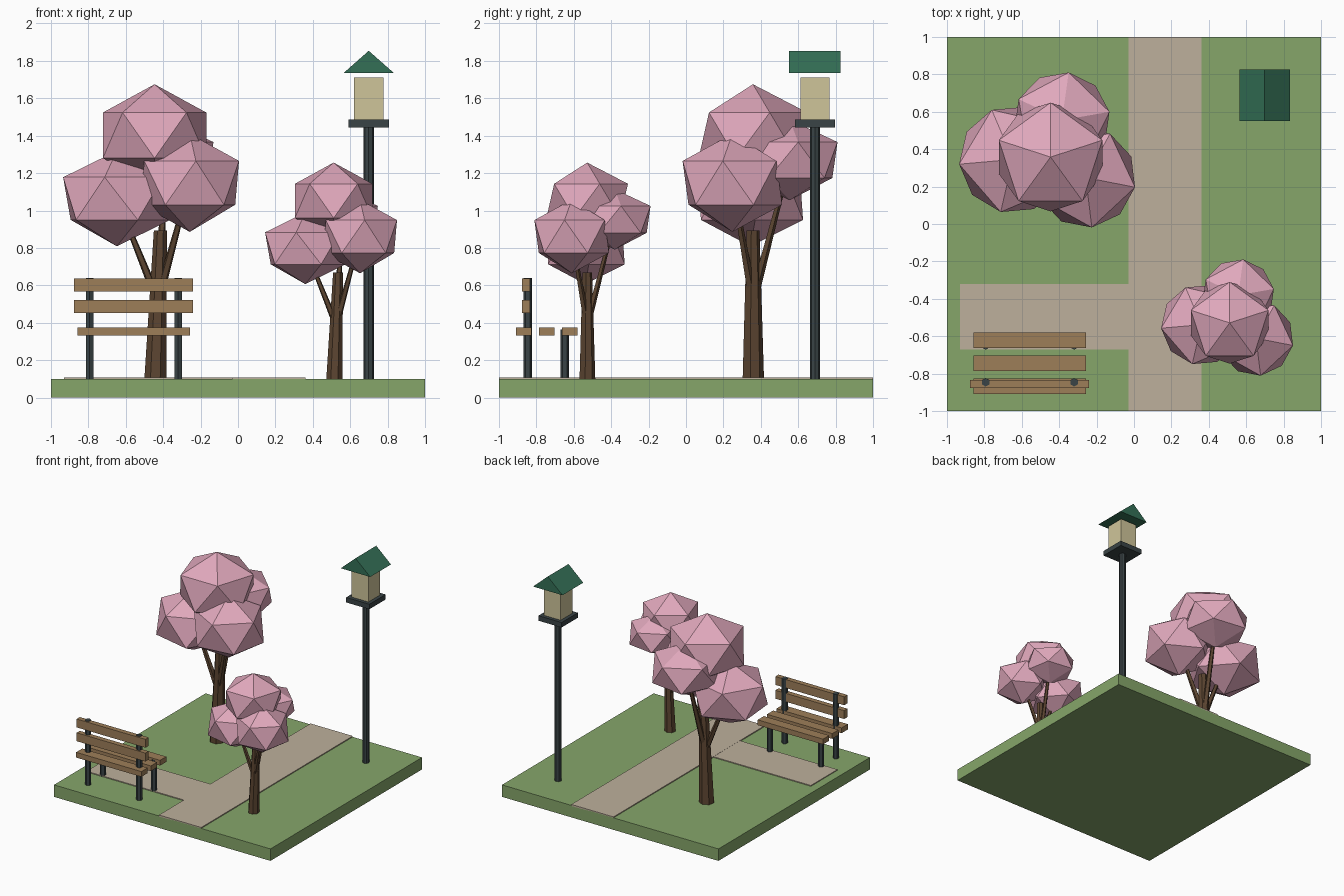
import bpy, bmesh, math
from mathutils import Vector, Matrix

if "Cube" in bpy.data.objects:
    bpy.data.objects.remove(bpy.data.objects["Cube"])


def material(name, rgb):
    lin = [((c / 255 + 0.055) / 1.055) ** 2.4 for c in rgb]
    m = bpy.data.materials.new(name)
    m.diffuse_color = (*lin, 1)
    m.use_nodes = True
    m.node_tree.nodes["Principled BSDF"].inputs["Base Color"].default_value = m.diffuse_color
    return m


GRASS = material("grass green", (134, 166, 106))
PATH = material("path tan", (190, 176, 156))
WOOD = material("bench wood", (157, 126, 89))
IRON = material("dark iron", (58, 68, 70))
BARK = material("bark brown", (92, 69, 49))
PINK = material("blossom pink", (224, 168, 188))
GLASS = material("lamp cream", (207, 197, 154))
ROOF = material("roof green", (52, 112, 86))


def finish(bm, name, mat):
    bmesh.ops.recalc_face_normals(bm, faces=bm.faces)
    me = bpy.data.meshes.new(name)
    bm.to_mesh(me)
    bm.free()
    me.materials.append(mat)
    ob = bpy.data.objects.new(name, me)
    bpy.context.collection.objects.link(ob)
    return ob


def box(name, mat, x0, x1, y0, y1, z0, z1):
    bm = bmesh.new()
    bmesh.ops.create_cube(bm, size=1)
    for v in bm.verts:
        v.co = Vector(((x0 + x1) / 2 + v.co.x * (x1 - x0),
                       (y0 + y1) / 2 + v.co.y * (y1 - y0),
                       (z0 + z1) / 2 + v.co.z * (z1 - z0)))
    return finish(bm, name, mat)


def rod(name, mat, a, b, r0, r1, sides):
    """Tapered rod from a to b, end rings kept level."""
    a, b = Vector(a), Vector(b)
    bm = bmesh.new()
    bmesh.ops.create_cone(bm, cap_ends=True, segments=sides,
                          radius1=r0, radius2=r1, depth=1)
    for v in bm.verts:
        t = v.co.z + 0.5
        v.co = Vector((v.co.x, v.co.y, 0)) + a.lerp(b, t)
    return finish(bm, name, mat)


def blob(name, centre, r, rz, angle):
    bm = bmesh.new()
    bmesh.ops.create_icosphere(bm, subdivisions=1, radius=1)
    bmesh.ops.transform(bm, verts=bm.verts, matrix=Matrix.Translation(centre)
                        @ Matrix.Diagonal((r, r, rz, 1))
                        @ Matrix.Rotation(math.radians(angle), 4, 'Z'))
    return finish(bm, name, PINK)


# Ground and paths
box("lawn", GRASS, -1, 1, -1, 1, 0, 0.1)
box("main_path", PATH, -0.03, 0.36, -1, 1, 0.095, 0.108)
box("bench_path", PATH, -0.93, -0.03, -0.67, -0.32, 0.095, 0.107)

# Bench
for i, y in enumerate((-0.868, -0.744, -0.622)):
    box(f"seat_slat_{i}", WOOD, -0.859, -0.256, y - 0.041, y + 0.041, 0.331, 0.375)
for i, z in enumerate((0.486, 0.601)):
    box(f"back_slat_{i}", WOOD, -0.877, -0.241, -0.877, -0.835, z - 0.035, z + 0.035)
for i, x in enumerate((-0.793, -0.32)):
    rod(f"back_leg_{i}", IRON, (x, -0.846, 0.09), (x, -0.846, 0.64), 0.023, 0.023, 6)
    rod(f"front_leg_{i}", IRON, (x, -0.649, 0.09), (x, -0.649, 0.363), 0.023, 0.023, 6)

# Lamp
LX, LY = 0.699, 0.689
rod("lamp_post", IRON, (LX, LY, 0.09), (LX, LY, 1.45), 0.027, 0.027, 8)
box("lamp_plate", IRON, LX - .107, LX + .107, LY - .107, LY + .107, 1.445, 1.487)
box("lamp_box", GLASS, LX - .078, LX + .078, LY - .078, LY + .078, 1.487, 1.712)
bm = bmesh.new()
ends = [[bm.verts.new((LX + dx, LY + dy, z)) for dx, z in
         ((-.136, 1.734), (.136, 1.734), (0, 1.854))] for dy in (-.137, .137)]
for tri in ends:
    bm.faces.new(tri)
for i in range(3):
    j = (i + 1) % 3
    bm.faces.new((ends[0][i], ends[0][j], ends[1][j], ends[1][i]))
finish(bm, "lamp_roof", ROOF)


# Trees: the small one is a 0.75 copy of the large one
def tree(prefix, scale, ox, oy):
    crowns = [  # centre, radius, half height, turn
        ((-0.446, 0.358, 1.402), 0.325, 0.273, 90),
        ((-0.648, 0.345, 1.064), 0.322, 0.255, 185),
        ((-0.258, 0.248, 1.148), 0.300, 0.262, -11),
        ((-0.385, 0.555, 1.270), 0.288, 0.215, 82)]
    parts = [blob(f"{prefix}_blossom_{i}", *c) for i, c in enumerate(crowns)]
    parts.append(rod(f"{prefix}_trunk", BARK, (-0.442, 0.357, 0.1),
                     (-0.415, 0.357, 0.892), 0.060, 0.036, 7))
    for i, c in enumerate(crowns[1:]):
        parts.append(rod(f"{prefix}_branch_{i}", BARK, (-0.428, 0.357, 0.52),
                         c[0], 0.027, 0.012, 5))
    for p in parts:
        p.data.transform(Matrix.Translation((ox, oy, 0)) @ Matrix.Scale(scale, 4))


tree("large_tree", 1.0, 0, 0)
tree("small_tree", 0.75, 0.846, -0.797)
